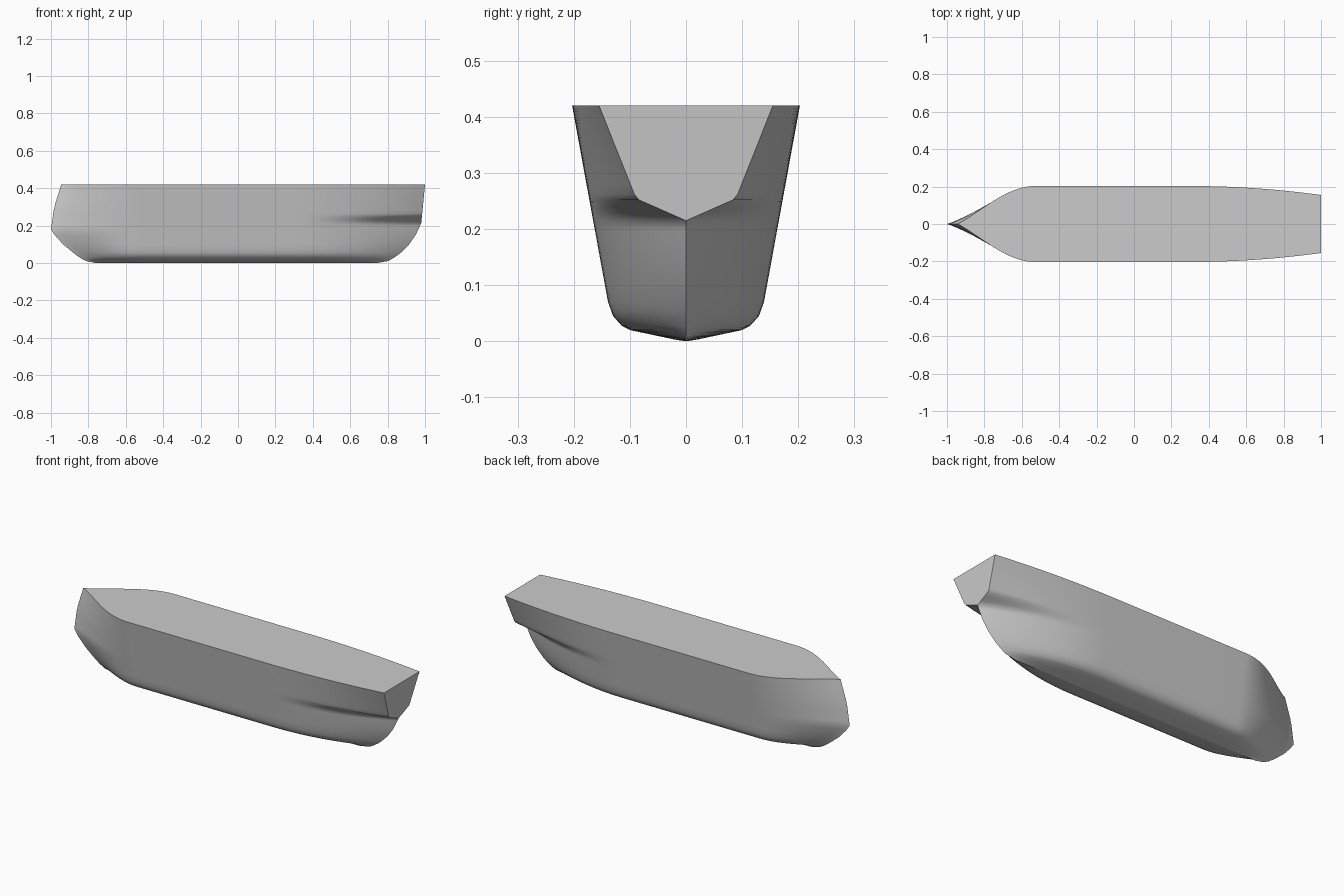
import bpy, bmesh, math

default = bpy.data.objects.get("Cube")
if default:
    bpy.data.objects.remove(default, do_unlink=True)

# Hull lines as (height, value) pairs
HALF_BREADTH = [(0, 0), (.003, .02), (.02, .1), (.028, .115), (.045, .13), (.07, .139), (.42, .203)]
STEM = [(0, -.76), (.01, -.81), (.025, -.84), (.05, -.875), (.1, -.935),
        (.15, -.98), (.18, -1), (.3, -.983), (.42, -.945)]
STERN = [(0, .74), (.01, .8), (.025, .828), (.05, .865), (.1, .915), (.15, .95), (.215, .98), (.42, 1)]
TRANSOM = [(.215, 0), (.252, .084), (.262, .092), (.42, .155)]
LEVELS = [0, .003, .011, .02, .028, .036, .045, .057, .07, .1, .125, .15, .18, .2,
          .215, .228, .24, .252, .262, .28, .32, .37, .42]
BOW_END, STERN_START = -.53, .3


def read(curve, z):
    """Linear interpolation along a curve of pairs."""
    if z <= curve[0][0]:
        return curve[0][1]
    for (z0, v0), (z1, v1) in zip(curve, curve[1:]):
        if z <= z1:
            return v0 + (v1 - v0) * (z - z0) / (z1 - z0)
    return curve[-1][1]


def waterline(z, bow_steps=20, mid_steps=4, stern_steps=22):
    """Points from stem to stern along one side at a given height."""
    full, bow, stern, end = (read(c, z) for c in (HALF_BREADTH, STEM, STERN, TRANSOM))
    points = []
    for i in range(bow_steps):
        u = i / bow_steps
        points.append((bow + (BOW_END - bow) * u, full * math.sin(math.pi / 2 * u ** 1.15)))
    for i in range(mid_steps):
        points.append((BOW_END + (STERN_START - BOW_END) * i / mid_steps, full))
    for i in range(stern_steps + 1):
        u = i / stern_steps
        points.append((STERN_START + (stern - STERN_START) * u, full + (end - full) * u ** 2))
    return points


bm = bmesh.new()
lines = [waterline(z) for z in LEVELS]
sides = [[[bm.verts.new((x, s * y, z)) for x, y in line] for z, line in zip(LEVELS, lines)]
         for s in (1, -1)]

# Side plating
for grid in sides:
    for low, high in zip(grid, grid[1:]):
        for i in range(len(low) - 1):
            bm.faces.new((low[i], low[i + 1], high[i + 1], high[i]))

# Flat deck and transom, closed across the beam
left, right = sides
for i in range(len(left[-1]) - 1):
    bm.faces.new((left[-1][i], left[-1][i + 1], right[-1][i + 1], right[-1][i]))
for j in range(LEVELS.index(.215), len(LEVELS) - 1):
    bm.faces.new((left[j][-1], left[j + 1][-1], right[j + 1][-1], right[j][-1]))

bmesh.ops.remove_doubles(bm, verts=bm.verts, dist=.0002)
bmesh.ops.recalc_face_normals(bm, faces=bm.faces)

# Smooth plating with crisp deck edge, transom edge and centreline
for face in bm.faces:
    face.smooth = True
for edge in bm.edges:
    centre = all(abs(v.co.y) < .0003 for v in edge.verts)
    edge.smooth = not centre and edge.calc_face_angle(0) < math.radians(55)

mesh = bpy.data.meshes.new("hull")
bm.to_mesh(mesh)
bm.free()
hull = bpy.data.objects.new("hull", mesh)
bpy.context.collection.objects.link(hull)

grey = bpy.data.materials.new("hull grey")
grey.use_nodes = True
colour = (.6, .6, .6, 1)
grey.diffuse_color = colour
grey.node_tree.nodes["Principled BSDF"].inputs["Base Color"].default_value = colour
mesh.materials.append(grey)
